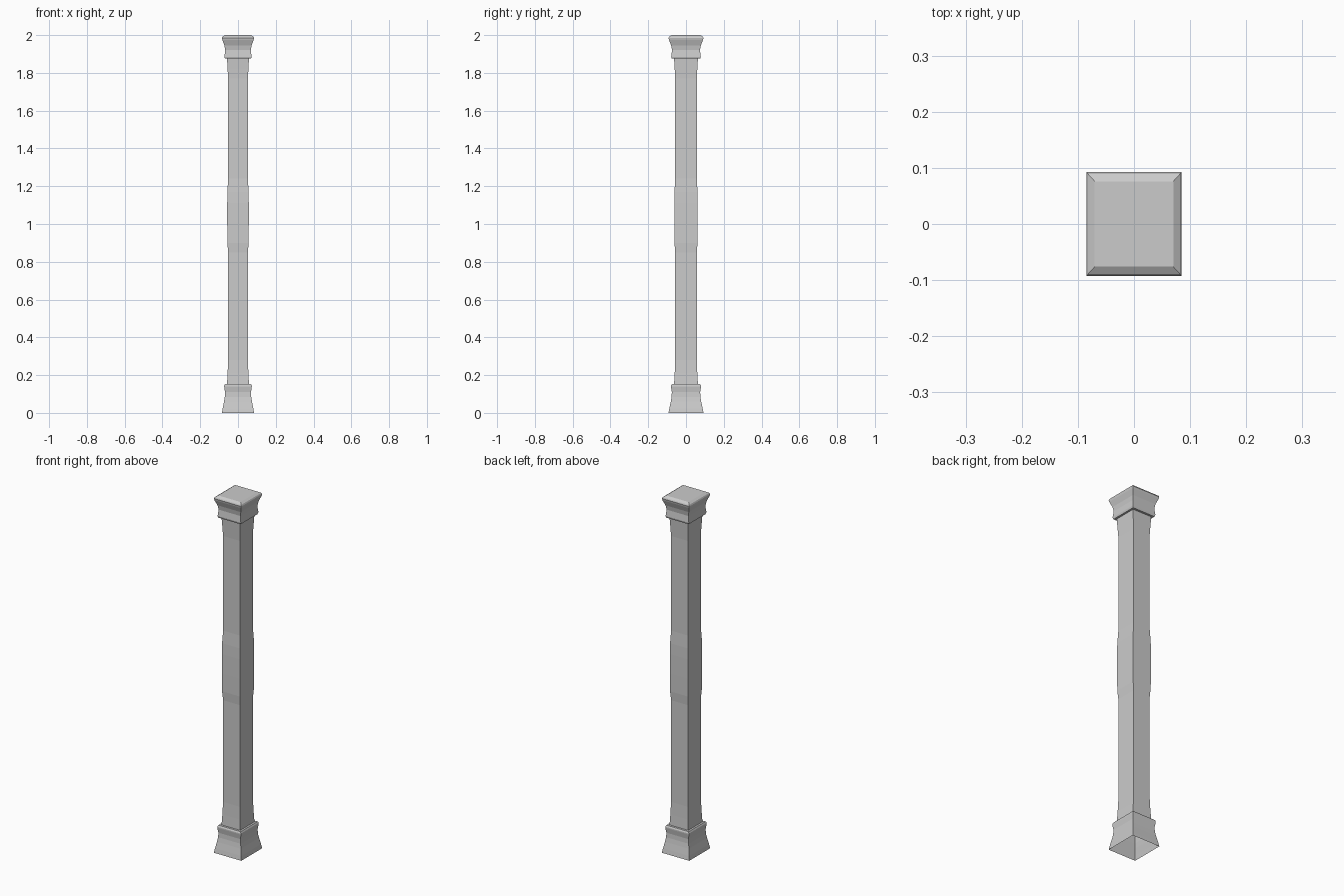
import bpy, bmesh

if "Cube" in bpy.data.objects:
    bpy.data.objects.remove(bpy.data.objects["Cube"])

DEPTH = 1.088  # depth of the rectangular section relative to its width


def square_loft(name, profile, cap_top=False):
    """Skin rectangular rings given as (half width, height)."""
    bm = bmesh.new()
    rings = []
    for h, z in profile:
        rings.append([bm.verts.new((sx * h, sy * h * DEPTH, z))
                      for sx, sy in ((-1, -1), (1, -1), (1, 1), (-1, 1))])
    for a, b in zip(rings, rings[1:]):
        for i in range(4):
            j = (i + 1) % 4
            bm.faces.new((a[i], a[j], b[j], b[i]))
    if cap_top:
        bm.faces.new(rings[-1])
    mesh = bpy.data.meshes.new(name)
    bm.to_mesh(mesh)
    bm.free()
    obj = bpy.data.objects.new(name, mesh)
    bpy.context.collection.objects.link(obj)
    return obj


# flared foot, open underneath, with a small ledge meeting the shaft
square_loft("pillar_base", [
    (0.085, 0), (0.081, 0.024), (0.074, 0.06), (0.070, 0.085), (0.069, 0.11),
    (0.073, 0.138), (0.073, 0.144), (0.069, 0.152), (0.058, 0.152)])

# shaft flared at both ends with a thicker middle band
square_loft("pillar_shaft", [
    (0.058, 0.152), (0.055, 0.21), (0.0525, 0.28), (0.0525, 0.85),
    (0.056, 0.90), (0.057, 1.0), (0.057, 1.11), (0.056, 1.17), (0.0525, 1.24),
    (0.0525, 1.77), (0.055, 1.82), (0.058, 1.875)])

# capital with a waist and a chamfered top
square_loft("pillar_capital", [
    (0.058, 1.875), (0.069, 1.875), (0.072, 1.885), (0.068, 1.92),
    (0.072, 1.945), (0.083, 1.975), (0.085, 1.985), (0.082, 1.992),
    (0.070, 2.0)], cap_top=True)
